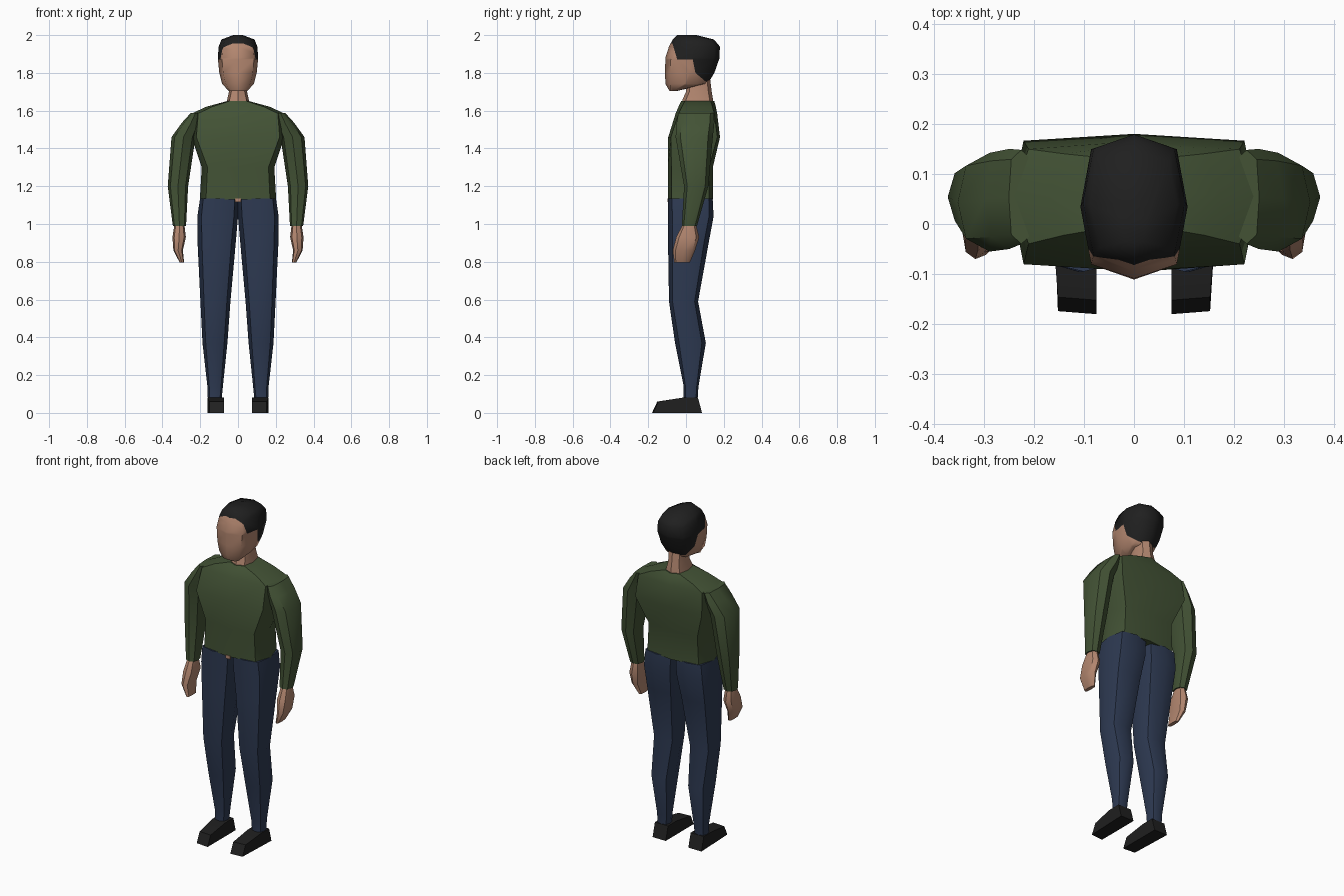
import bpy, bmesh, math
from mathutils import Vector


def material(name, rgb):
    m = bpy.data.materials.new(name)
    m.diffuse_color = (*rgb, 1)
    return m


SKIN = material("skin", (0.45, 0.24, 0.16))
GREEN = material("green shirt", (0.056, 0.086, 0.036))
NAVY = material("navy trousers", (0.027, 0.042, 0.085))
BLACK = material("black", (0.014, 0.014, 0.014))


def finish(bm, name, mats, mirror=False, angle=42):
    bmesh.ops.recalc_face_normals(bm, faces=bm.faces)
    me = bpy.data.meshes.new(name)
    for f in bm.faces:
        f.smooth = True
    bm.to_mesh(me)
    bm.free()
    for m in mats:
        me.materials.append(m)
    me.set_sharp_from_angle(angle=math.radians(angle))
    ob = bpy.data.objects.new(name, me)
    bpy.context.collection.objects.link(ob)
    if mirror:
        mod = ob.modifiers.new("mirror", 'MIRROR')
        mod.use_mirror_merge = False
    return ob


def loft(rings):
    """Eight-sided rings: (z, x0, x1, y0, y1, corner squareness)."""
    bm = bmesh.new()
    loops = []
    for z, x0, x1, y0, y1, k in rings:
        cx, cy, rx, ry = (x0 + x1) / 2, (y0 + y1) / 2, (x1 - x0) / 2, (y1 - y0) / 2
        unit = [(0, -1), (k, -k), (1, 0), (k, k), (0, 1), (-k, k), (-1, 0), (-k, -k)]
        loops.append([bm.verts.new((cx + u * rx, cy + v * ry, z)) for u, v in unit])
    for a, b in zip(loops, loops[1:]):
        for i in range(8):
            j = (i + 1) % 8
            bm.faces.new((a[i], a[j], b[j], b[i]))
    bm.faces.new(loops[0][::-1])
    bm.faces.new(loops[-1])
    return bm


# Shirt body
finish(loft([
    (1.13, -0.202, 0.202, -0.096, 0.142, 0.84),
    (1.30, -0.192, 0.192, -0.096, 0.142, 0.84),
    (1.46, -0.245, 0.245, -0.094, 0.180, 0.90),
    (1.585, -0.245, 0.245, -0.055, 0.165, 0.86),
    (1.62, -0.170, 0.170, -0.040, 0.158, 0.82),
    (1.65, -0.060, 0.060, -0.026, 0.150, 0.78)]), "shirt_body", [GREEN])

# Sleeves
finish(loft([
    (0.99, 0.275, 0.345, -0.022, 0.058, 0.75),
    (1.20, 0.264, 0.372, -0.010, 0.118, 0.74),
    (1.46, 0.225, 0.352, -0.055, 0.142, 0.74),
    (1.535, 0.20, 0.298, -0.050, 0.150, 0.76),
    (1.588, 0.20, 0.250, -0.040, 0.148, 0.80)]), "sleeves", [GREEN], True)

# Hands
finish(loft([
    (0.795, 0.285, 0.308, -0.062, 0.020, 0.80),
    (0.86, 0.292, 0.342, -0.070, 0.048, 0.76),
    (0.93, 0.276, 0.347, -0.052, 0.070, 0.74),
    (1.00, 0.284, 0.336, -0.016, 0.052, 0.72)]), "hands", [SKIN], True)

# Trouser legs
finish(loft([
    (0.08, 0.086, 0.160, -0.012, 0.062, 0.76),
    (0.14, 0.080, 0.162, -0.012, 0.066, 0.76),
    (0.37, 0.056, 0.188, -0.058, 0.105, 0.74),
    (0.59, 0.040, 0.199, -0.090, 0.064, 0.76),
    (0.90, 0.012, 0.214, -0.095, 0.120, 0.77),
    (1.04, 0.000, 0.215, -0.096, 0.146, 0.80),
    (1.135, 0.000, 0.201, -0.095, 0.141, 0.83)]), "trouser_legs", [NAVY], True)

# Waist gap patch at the front
finish(loft([
    (1.117, -0.016, 0.016, -0.098, -0.090, 0.98),
    (1.136, -0.016, 0.016, -0.098, -0.090, 0.98)]), "waist_patch", [SKIN])

# Shoes: side profile joined between two sides, toe slightly tapered
bm = bmesh.new()
profile = [(0.085, 0), (-0.180, 0), (-0.152, 0.06), (-0.015, 0.081), (0.063, 0.081)]
inner = [bm.verts.new((0.075, y, z)) for y, z in profile]
outer = [bm.verts.new((0.162 if y > -0.1 else 0.152, y + (0.006 if y < -0.1 else 0), z))
         for y, z in profile]
bm.faces.new(inner)
bm.faces.new(outer[::-1])
for i in range(5):
    j = (i + 1) % 5
    bm.faces.new((inner[i], inner[j], outer[j], outer[i]))
finish(bm, "shoes", [BLACK], True)

# Neck
finish(loft([
    (1.62, -0.060, 0.060, -0.022, 0.146, 0.77),
    (1.66, -0.057, 0.057, -0.018, 0.143, 0.77),
    (1.70, -0.048, 0.048, 0.000, 0.136, 0.74),
    (1.79, -0.050, 0.050, 0.005, 0.125, 0.72)]), "neck", [SKIN])

# Head, cut along the hairline so the hair can be coloured by region
bm = loft([
    (1.705, -0.050, 0.050, -0.088, -0.045, 0.80),
    (1.742, -0.084, 0.084, -0.109, 0.115, 0.78),
    (1.80, -0.099, 0.099, -0.111, 0.150, 0.79),
    (1.88, -0.107, 0.107, -0.109, 0.178, 0.80),
    (1.94, -0.102, 0.102, -0.090, 0.179, 0.79),
    (1.977, -0.087, 0.087, -0.070, 0.148, 0.79),
    (2.00, -0.025, 0.025, -0.048, 0.055, 0.75)])
for co, no in [((0, 0, 1.955), (0, 0, 1)), ((0, -0.055, 1.9), (0, 1, 0.3)),
               ((0, 0, 1.87), (0, 0, 1)), ((0, 0.04, 1.85), (0, 1, 0.2)),
               ((0, 0.05, 1.80), (0, 0.85, 1))]:
    geom = bm.verts[:] + bm.edges[:] + bm.faces[:]
    bmesh.ops.bisect_plane(bm, geom=geom, dist=1e-5, plane_co=co, plane_no=no)
for f in bm.faces:
    c = f.calc_center_median()
    crown = c.z > 1.955
    temple = c.z > 1.87 and (c.y + 0.055) + 0.3 * (c.z - 1.9) > 0
    nape = (c.y - 0.04) + 0.2 * (c.z - 1.85) > 0 and c.z - 1.80 + 0.85 * (c.y - 0.05) > 0
    f.material_index = int(crown or temple or nape)
finish(bm, "head", [SKIN, BLACK], angle=60)
